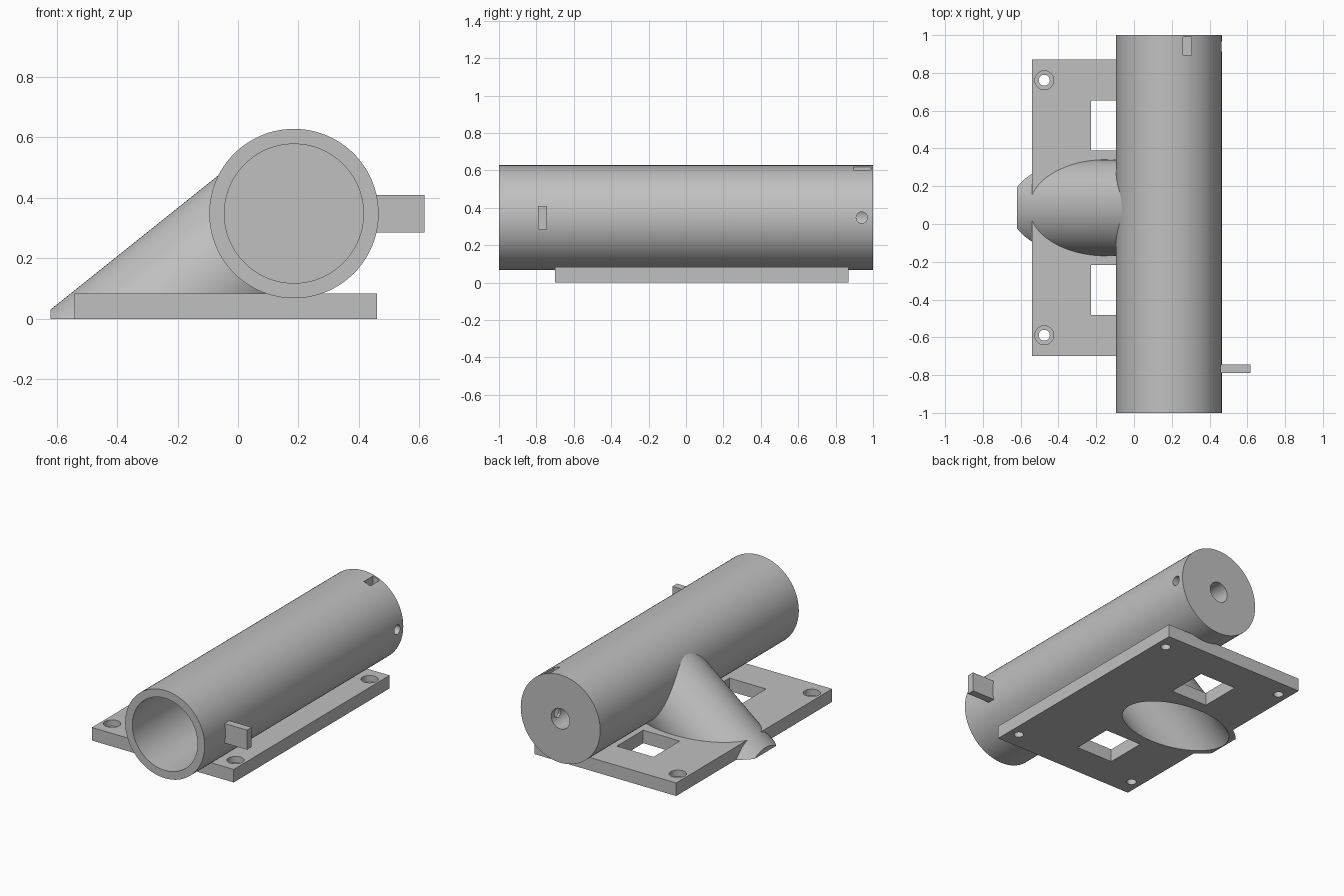
import bpy
import bmesh
import math
from mathutils import Vector

cube = bpy.data.objects.get("Cube")
if cube:
    bpy.data.objects.remove(cube, do_unlink=True)

grey = bpy.data.materials.new("plain_grey")
grey.use_nodes = True
grey.diffuse_color = (0.53, 0.53, 0.53, 1)
grey.node_tree.nodes["Principled BSDF"].inputs["Base Color"].default_value = grey.diffuse_color


def finish(name, bm):
    mesh = bpy.data.meshes.new(name)
    bm.to_mesh(mesh)
    bm.free()
    mesh.materials.append(grey)
    obj = bpy.data.objects.new(name, mesh)
    bpy.context.collection.objects.link(obj)
    return obj


def rod(name, start, end, radius, sides=128):
    """Closed cylinder between two points."""
    start, end = Vector(start), Vector(end)
    axis = end - start
    bm = bmesh.new()
    bmesh.ops.create_cone(bm, cap_ends=True, segments=sides, radius1=radius,
                          radius2=radius, depth=axis.length)
    bm.transform(axis.to_track_quat("Z", "Y").to_matrix().to_4x4())
    bmesh.ops.translate(bm, verts=bm.verts, vec=(start + end) / 2)
    return finish(name, bm)


def box(name, low, high):
    """Box between two opposite corners."""
    low, high = Vector(low), Vector(high)
    bm = bmesh.new()
    bmesh.ops.create_cube(bm, size=1)
    bmesh.ops.scale(bm, verts=bm.verts, vec=high - low)
    bmesh.ops.translate(bm, verts=bm.verts, vec=(low + high) / 2)
    return finish(name, bm)


def cut(obj, cutters):
    """Subtract every cutter and keep the resulting mesh."""
    for cutter in cutters:
        cutter.hide_render = True
        mod = obj.modifiers.new("cut", "BOOLEAN")
        mod.operation = "DIFFERENCE"
        mod.solver = "EXACT"
        mod.object = cutter
    graph = bpy.context.evaluated_depsgraph_get()
    mesh = bpy.data.meshes.new_from_object(obj.evaluated_get(graph))
    obj.modifiers.clear()
    obj.data = mesh


AX, AZ = 0.185, 0.348          # main tube axis
MID_Y = 0.086                  # chute and plate centre line
SLOPE = 0.8
centre = Vector((AX, MID_Y, AZ))
foot = centre - Vector((1, 0, SLOPE)) * 1.1

# Main parts
tube = rod("main_tube", (AX, -1, AZ), (AX, 1, AZ), 0.28)
chute = rod("slanted_chute", foot, centre, 0.255)
plate = box("base_plate", (-0.54, -0.70, 0), (0.46, 0.87, 0.083))
tab = box("side_tab", (0.43, -0.79, 0.285), (0.617, -0.743, 0.41))

# Bores of the tube and chute
tube_bore = rod("tube_bore", (AX, -1.1, AZ), (AX, 0.8, AZ), 0.23)
chute_bore = rod("chute_bore", foot - Vector((1, 0, SLOPE)) * 0.1, centre, 0.227)

# Shaft hole, set screw hole and nut slot in the closed end
end_cuts = [
    rod("shaft_hole", (AX, 0.85, AZ), (AX, 1.1, AZ), 0.065, 48),
    rod("screw_hole", (AX, 0.94, AZ), (0.6, 0.94, AZ), 0.03, 32),
    box("nut_slot", (0.26, 0.895, 0.29), (0.305, 0.99, 0.8)),
]

# Trims for the chute: floor level and blunt tip
trims = [
    box("floor_trim", (-2, -1, -2), (1, 1, 0)),
    box("tip_trim", (-2, -1, -1), (-0.62, 1, 1)),
]

# Mirrored windows and counterbored screw holes in the plate
plate_cuts = []
for side in (-1, 1):
    near, far = sorted((MID_Y + side * 0.302, MID_Y + side * 0.567))
    plate_cuts.append(box("window", (-0.228, near, -0.1), (0.03, far, 0.2)))
    for x in (-0.475, 0.395):
        y = MID_Y + side * 0.675
        plate_cuts.append(rod("screw_hole", (x, y, -0.1), (x, y, 0.2), 0.029, 32))
        plate_cuts.append(rod("counterbore", (x, y, 0.043), (x, y, 0.2), 0.05, 40))

cut(tube, [tube_bore, chute_bore] + end_cuts)
cut(chute, trims + [chute_bore, tube_bore])
cut(plate, plate_cuts + [chute_bore])

for helper in [tube_bore, chute_bore] + end_cuts + trims + plate_cuts:
    bpy.data.objects.remove(helper, do_unlink=True)

# Smooth the round walls, keep the edges crisp
bpy.ops.object.select_all(action="DESELECT")
for part in (tube, chute, plate, tab):
    part.select_set(True)
bpy.context.view_layer.objects.active = tube
bpy.ops.object.shade_smooth_by_angle(angle=math.radians(30))
